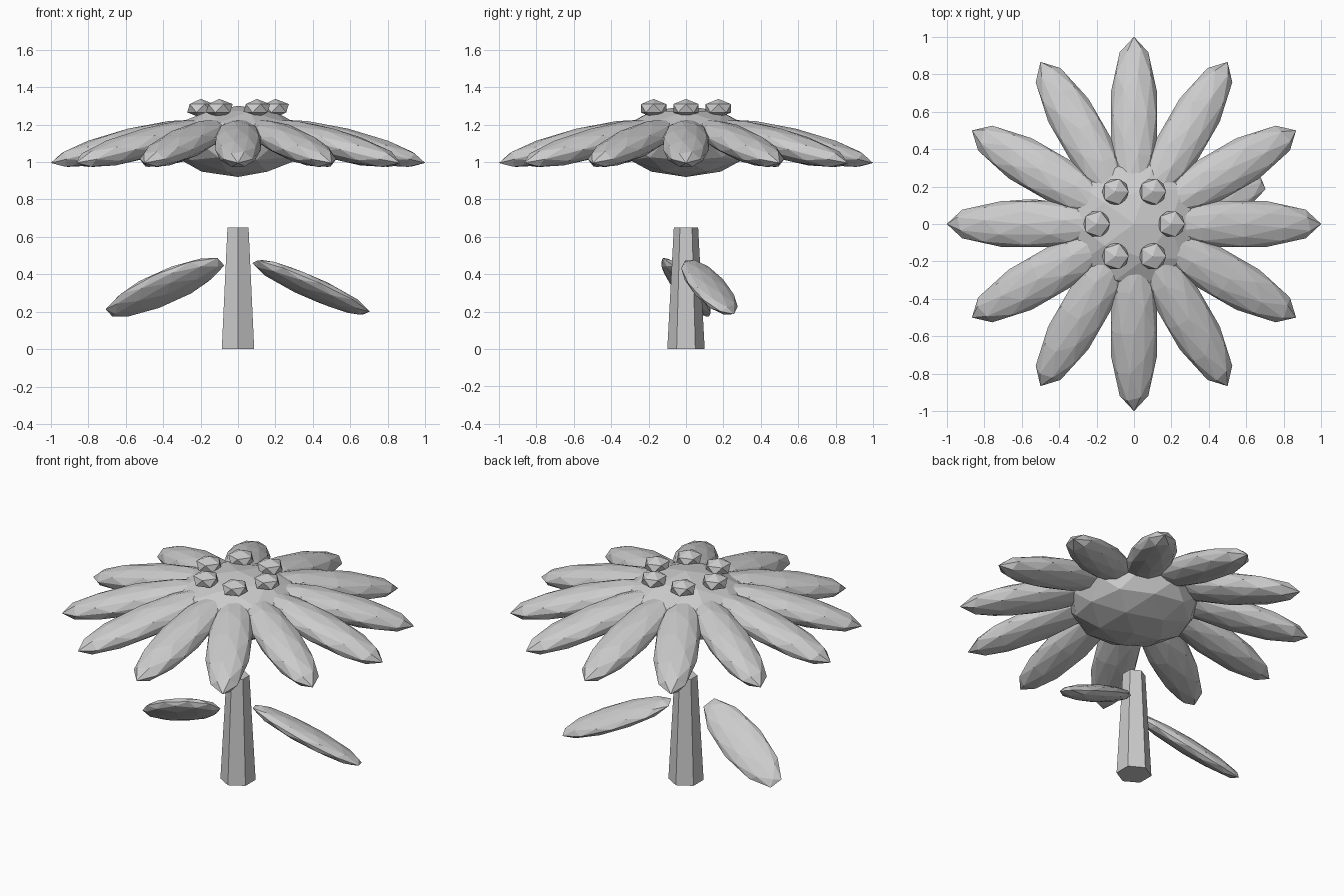
import bpy
from math import pi, cos, sin
from mathutils import Matrix, Euler, Vector

if "Cube" in bpy.data.objects:
    bpy.data.objects.remove(bpy.data.objects["Cube"])


def ico(name, loc, rot, scale, level):
    """Faceted, stretched icosphere with its transform baked into the mesh."""
    bpy.ops.mesh.primitive_ico_sphere_add(subdivisions=level, radius=1)
    ob = bpy.context.object
    ob.name = name
    m = (Matrix.Translation(Vector(loc)) @ Euler(rot, 'XYZ').to_matrix().to_4x4()
         @ Matrix.Diagonal((*scale, 1)))
    ob.data.transform(m)
    return ob


# Stem: tapered six-sided post
bpy.ops.mesh.primitive_cone_add(vertices=6, radius1=0.10, radius2=0.065,
                                depth=0.65, location=(0, 0, 0.325))
bpy.context.object.name = "stem"

# Flower head: flattened faceted disc
ico("flower_disc", (0, 0, 1.11), (0, 0, 0), (0.37, 0.37, 0.19), 2)

# Petals: twelve drooping long blades around the disc
for i in range(12):
    a = i * pi / 6
    ico(f"petal_{i + 1}", (-0.57 * sin(a), 0.57 * cos(a), 1.10),
        (-0.24, 0, a), (0.13, 0.443, 0.08), 2)

# Seeds: ring of six on top of the disc
for i in range(6):
    a = i * pi / 3
    ico(f"seed_{i + 1}", (0.2 * cos(a), 0.2 * sin(a), 1.287),
        (0, 0, 0), (0.08, 0.08, 0.05), 1)

# Leaves: two hanging blades beside the stem
ico("leaf_right", (0.39, 0.125, 0.33), (-0.2, 0.41, 0.31), (0.36, 0.125, 0.05), 2)
ico("leaf_left", (-0.39, 0.0, 0.33), (0.6, 0.41, pi - 0.31), (0.36, 0.125, 0.05), 2)
